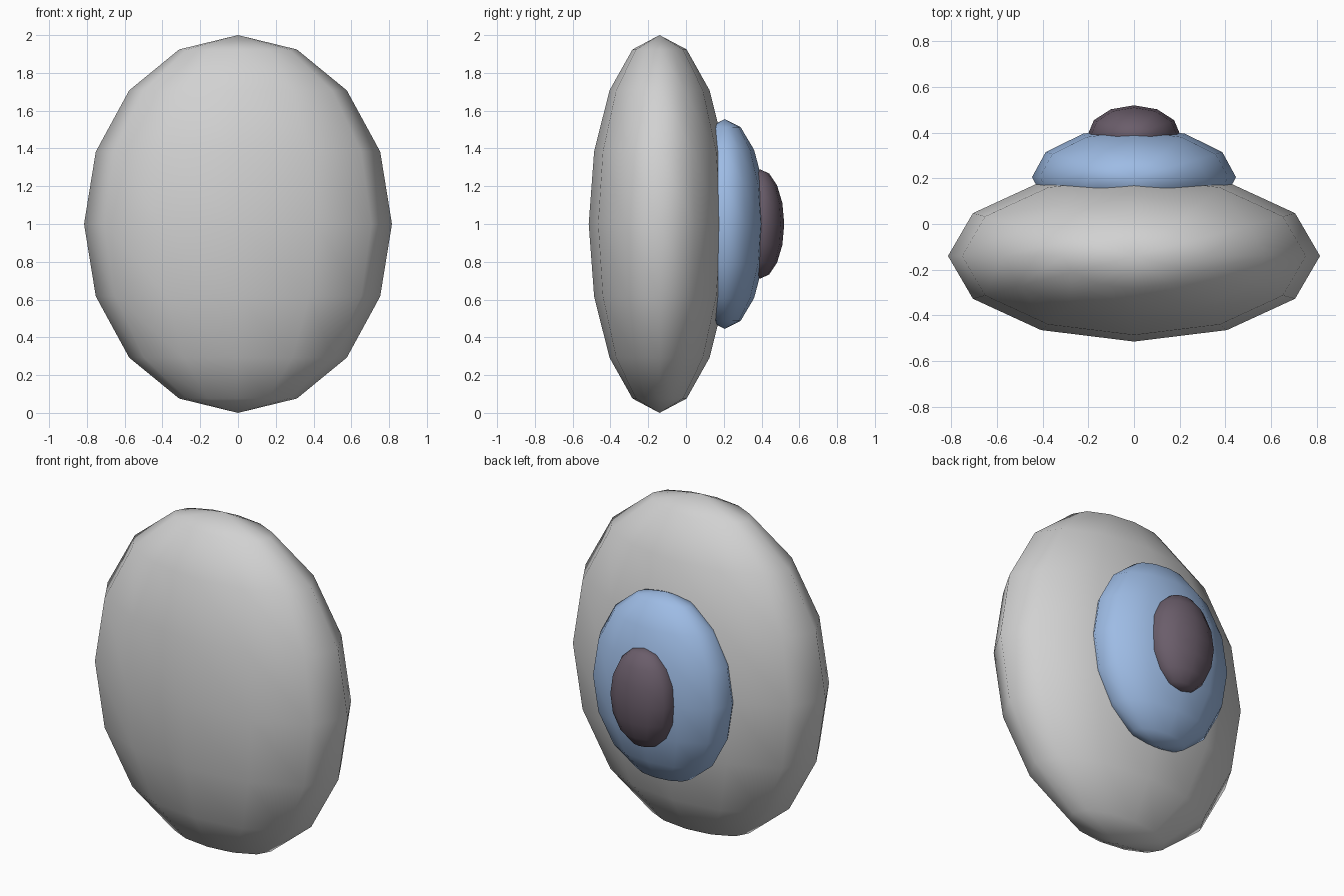
import bpy

cube = bpy.data.objects.get("Cube")
if cube:
    bpy.data.objects.remove(cube, do_unlink=True)


def material(name, rgb):
    mat = bpy.data.materials.new(name)
    mat.use_nodes = True
    color = (*rgb, 1.0)
    mat.diffuse_color = color
    mat.node_tree.nodes["Principled BSDF"].inputs["Base Color"].default_value = color
    return mat


def ellipsoid(name, y, radii, mat):
    """Low-poly stretched sphere with upright poles and smooth shading."""
    bpy.ops.mesh.primitive_uv_sphere_add(segments=12, ring_count=8, radius=1,
                                         location=(0, y, 1))
    obj = bpy.context.object
    obj.name = name
    obj.scale = radii
    bpy.ops.object.transform_apply(location=False, rotation=False, scale=True)
    bpy.ops.object.shade_smooth()
    obj.data.materials.append(mat)
    return obj


# Flattened eyeball, with the iris and pupil bulging from its back
ellipsoid("eyeball", -0.14, (0.815, 0.375, 1.0),
          material("light grey", (0.64, 0.64, 0.64)))
ellipsoid("iris", 0.205, (0.447, 0.22, 0.555),
          material("soft blue", (0.34, 0.50, 0.78)))
ellipsoid("pupil", 0.39, (0.203, 0.13, 0.29),
          material("dark plum", (0.145, 0.11, 0.145)))
